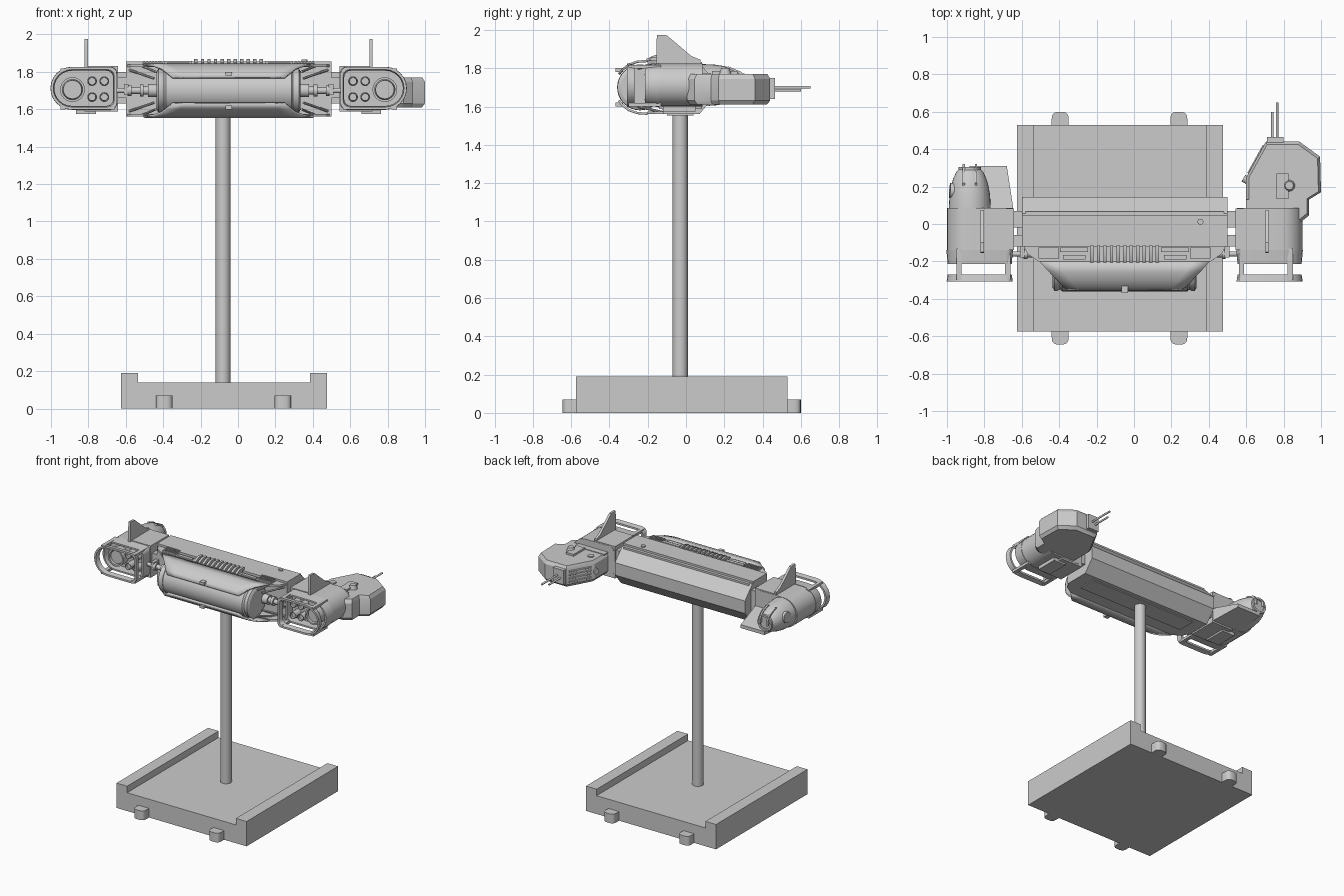
import bpy, bmesh, math
from mathutils import Vector

if "Cube" in bpy.data.objects:
    bpy.data.objects.remove(bpy.data.objects["Cube"])

CX, TZ, TY = -0.05, 1.70, -0.24      # ship mid plane, tank axis


def finish(name, bm):
    bmesh.ops.recalc_face_normals(bm, faces=bm.faces)
    me = bpy.data.meshes.new(name)
    bm.to_mesh(me)
    bm.free()
    ob = bpy.data.objects.new(name, me)
    bpy.context.collection.objects.link(ob)
    return ob


def loft(name, loops, ring=False):
    """Skin equal-length closed loops; ring joins last to first, else capped."""
    bm = bmesh.new()
    vs = [[bm.verts.new(p) for p in lp] for lp in loops]
    pairs = list(zip(vs, vs[1:])) + ([(vs[-1], vs[0])] if ring else [])
    n = len(vs[0])
    for a, b in pairs:
        for i in range(n):
            j = (i + 1) % n
            bm.faces.new((a[i], a[j], b[j], b[i]))
    if not ring:
        bm.faces.new(vs[0])
        bm.faces.new(vs[-1])
    return finish(name, bm)


def prism(name, pts, axis, a, b):
    """Extrude a 2D outline along an axis (remaining axes in xyz order)."""
    def put(p, t):
        q = list(p)
        q.insert('xyz'.index(axis), t)
        return q
    return loft(name, [[put(p, t) for p in pts] for t in (a, b)])


def box(name, x0, x1, y0, y1, z0, z1):
    return prism(name, [(x0, y0), (x1, y0), (x1, y1), (x0, y1)], 'z', z0, z1)


def rod(name, p, q, r, r2=None, n=16):
    p, q = Vector(p), Vector(q)
    d = q - p
    bm = bmesh.new()
    m = d.to_track_quat('Z', 'Y').to_matrix().to_4x4()
    m.translation = (p + q) / 2
    bmesh.ops.create_cone(bm, cap_ends=True, segments=n, radius1=r,
                          radius2=r if r2 is None else r2, depth=d.length, matrix=m)
    return finish(name, bm)


def lathe_x(name, prof, y, z, n=32):
    return loft(name, [[(x, y + r * math.cos(t * math.tau / n), z + r * math.sin(t * math.tau / n))
                        for t in range(n)] for x, r in prof])


def ring_y(name, x, z, y0, y1, r, w, n=24):
    c = [(math.cos(t * math.tau / n), math.sin(t * math.tau / n)) for t in range(n)]
    return loft(name, [[(x + k * u, y, z + k * v) for u, v in c]
                       for k, y in ((r, y0), (r, y1), (r - w, y1), (r - w, y0))], True)


# display stand: channel base, pegs, pole
prism("stand_base", [(-.625, 0), (.475, 0), (.475, .19), (.385, .19), (.385, .14),
                     (-.535, .14), (-.535, .19), (-.625, .19)], 'y', -.575, .53)
for x in (-.395, .24):
    for s, e in ((-1, -.645), (1, .60)):
        arc = [(x + .045 * math.copysign(abs(math.cos(a)) ** .7, math.cos(a)),
                e - s * .04 + s * .04 * math.sin(a) ** .7 if math.sin(a) > 1e-6 else e - s * .04)
               for a in [i * math.pi / 10 for i in range(11)]]
        prism("stand_peg", [(x + .045, s * .5)] + arc + [(x - .045, s * .5)], 'z', 0, .07)
rod("stand_pole", (-.08, -.03, .13), (-.08, -.03, 1.6), .04, n=32)

# main hull beam with chamfered rear
prism("hull", [(-.12, 1.56), (.07, 1.56), (.145, 1.65), (.145, 1.745), (.055, 1.84), (-.12, 1.84)],
      'x', -.6, .5)
box("hull_top_panel", -.6, .5, -.12, .045, 1.835, 1.855)
rod("hull_top_cap", (.355, .012, 1.85), (.355, .012, 1.865), .016)
box("hull_seam", -.58, .48, .052, .068, 1.825, 1.84)
box("hull_belly_panel", -.5, .4, -.1, .04, 1.553, 1.562)

# hull front lips above and below the tank, with trapezoid tank covers
for s, tag in ((1, "upper"), (-1, "lower")):
    def Z(z):
        return TZ + s * (z - TZ)
    prism(tag + "_lip", [(CX - .54, -.12), (CX - .52, -.16), (CX - .46, -.2), (CX + .46, -.2),
                         (CX + .52, -.16), (CX + .54, -.12)], 'z', Z(1.825), Z(1.84))
    rows = [(-.2, 1.838, .455), (-.255, 1.834, .405), (-.30, 1.818, .36), (-.335, 1.79, .325),
            (-.35, 1.768, .30)]
    bm = bmesh.new()
    vs = [[bm.verts.new((CX + k * h, y, Z(z))) for k in (-1, -.8, .8, 1)] for y, z, h in rows]
    for a, b in zip(vs, vs[1:]):
        for i in range(3):
            bm.faces.new((a[i], a[i + 1], b[i + 1], b[i]))
    ob = finish(tag + "_tank_cover", bm)
    md = ob.modifiers.new("thickness", 'SOLIDIFY')
    md.thickness, md.offset = .012, 0
    # slanted braces in the open corners
    for m in (-1, 1):
        rod(tag + "_brace", (CX + m * .53, -.12, Z(1.81)), (CX + m * .40, -.21, Z(1.765)), .007, n=8)
        rod(tag + "_brace", (CX + m * .46, -.12, Z(1.83)), (CX + m * .39, -.25, Z(1.80)), .007, n=8)

# cooling slats on the top
for i in range(11):
    x = CX + (i - 5) * .035
    prism("cooling_slat", [(-.115, 1.835), (-.115, 1.868), (-.16, 1.87), (-.205, 1.85), (-.205, 1.835)],
          'x', x - .009, x + .009)
for m in (-1, 1):
    box("vent_tray", CX + m * .405 - .055, CX + m * .405 + .055, -.185, -.125, 1.835, 1.85)
    for i in range(7):
        x = CX + m * .405 + (i - 3) * .015
        box("vent_slat", x - .004, x + .004, -.182, -.128, 1.845, 1.858)
    box("slat_rail", CX + m * .27 - .075, CX + m * .27 + .075, -.15, -.125, 1.835, 1.858)
    box("slat_rail_step", CX + m * .27 - .06, CX + m * .27 + .06, -.19, -.165, 1.835, 1.85)

# tank with stepped end rims
lathe_x("tank", [(CX + x, r) for x, r in ((-.385, .07), (-.385, .10), (-.375, .118), (-.36, .118), (-.345, .11),
        (-.335, .12), (.335, .12), (.345, .11), (.36, .118), (.375, .118), (.385, .10), (.385, .07))], TY, TZ)
box("tank_latch", CX - .018, CX + .018, -.368, -.33, 1.80 - .02, 1.80)
box("tank_lower_latch", CX - .018, CX + .018, -.368, -.33, 1.60, 1.62)
box("tank_mount", CX - .33, CX + .33, -.24, -.11, 1.60, 1.80)


def pod_outline(s, y, inset=0):
    """Nacelle section: big round outboard end, small round inboard corners."""
    R, c = .112 - inset, []
    for i in range(13):
        a = math.pi / 2 - i * math.pi / 12
        c.append((.838 + R * math.cos(a), R * math.sin(a)))
    r, x0 = .035, .6 + inset
    for sz, a0 in ((-1, -90), (1, 180)):
        for i in range(5):
            a = math.radians(a0 - i * 22.5)
            c.append((x0 + r + r * math.cos(a), sz * (R - r) + r * math.sin(a)))
    return [(CX + s * d, y, 1.712 + z) for d, z in c]


for s, tag in ((-1, "left"), (1, "right")):
    def X(d):
        return CX + s * d

    def sbox(name, d0, d1, *r):
        return box(tag + "_" + name, X(d0), X(d1), *r)
    # nacelle body, shroud lip and inboard shoulder
    loft(tag + "_nacelle", [pod_outline(s, .085), pod_outline(s, -.15)])
    loft(tag + "_shroud", [pod_outline(s, -.14, -.003), pod_outline(s, -.215, .004),
                           pod_outline(s, -.215, .016), pod_outline(s, -.14, .018)], True)
    sbox("shoulder", .592, .77, -.14, .083, 1.588, 1.832)
    # bumper guard on struts
    loft(tag + "_guard", [pod_outline(s, -.27, .004), pod_outline(s, -.308, -.002),
                          pod_outline(s, -.308, .012), pod_outline(s, -.27, .018)], True)
    for d in (.625, .885):
        for z in (1.607, 1.806):
            sbox("guard_strut", d - .014, d + .014, -.30, -.13, z - .008, z + .012)
    # head lamps
    for d, z, r in ((.835, 1.705, .066), (.73, 1.75, .026), (.665, 1.75, .026),
                    (.73, 1.665, .026), (.665, 1.665, .026)):
        ring_y(tag + "_lamp_rim", X(d), z, -.14, -.215, r, r * .18)
        rod(tag + "_lamp", (X(d), -.14, z), (X(d), -.2, z), r * .85, r * .75, 24)
    # dorsal fin and belly pad
    prism(tag + "_fin", [(-.155, 1.81), (-.155, 1.94), (-.15, 1.975), (-.10, 1.972), (.03, 1.862),
                         (.075, 1.845), (.075, 1.81)], 'x', X(.752), X(.77))
    sbox("belly_pad", .71, .815, -.12, .05, 1.575, 1.61)
    # joint to hull
    sbox("joint_block", .54, .60, -.02, .07, 1.63, 1.80)
    sbox("joint_front", .54, .60, -.12, -.06, 1.66, 1.77)
    # drive coupling from tank end to nacelle
    y = -.16
    for d0, d1, r in ((.38, .43, .035), (.43, .455, .022), (.455, .475, .032), (.475, .52, .018),
                      (.52, .54, .028), (.54, .61, .014)):
        rod(tag + "_coupling", (X(d0), y, TZ), (X(d1), y, TZ), r)
    sbox("coupling_bracket", .535, .56, -.18, -.11, 1.675, 1.735)

# left tail: tapering dome, prongs, porthole and wedge
N = 32
loops = []
for y, k in ((.08, 1), (.15, .97), (.20, .90), (.24, .8), (.275, .66), (.295, .5)):
    loops.append([(-.878 + .112 * k * math.cos(t * math.tau / N), y,
                   1.712 + .11 * k * math.sin(t * math.tau / N)) for t in range(N)])
loft("tail_dome", loops)
ring_y("tail_ring", -.878, 1.712, .28, .305, .06, .015)
for x in (-.91, -.845):
    prism("tail_prong", [(.18, 1.79), (.22, 1.81), (.29, 1.78), (.32, 1.74), (.32, 1.70), (.28, 1.73)],
          'x', x - .006, x + .006)
rod("tail_porthole", (-.93, .175, 1.73), (-.985, .18, 1.735), .045, .04, 24)
wedge = [(-.645, .08), (-.68, .31), (-.88, .31), (-.88, .08)]
loft("tail_wedge", [[(x, y, 1.60 + (y - .08) * .1) for x, y in wedge],
                    [(x, y, 1.70 - (y - .08) * .22) for x, y in wedge]])

# right gun pod with chamfered edges
pod = [(.60, .04), (.60, .25), (.705, .44), (.885, .44), (.995, .36), (1.0, .17),
       (.935, .13), (.935, .045), (.885, .005), (.70, 0)]
loft("gun_pod", [[(.8 + (x - .8) * k, .22 + (y - .22) * k, z) for x, y in pod]
                 for k, z in ((.92, 1.61), (1, 1.632), (1, 1.745), (.93, 1.77))])
for i in range(4):
    z = 1.65 + i * .026
    rod("pod_side_rib", (.612, .27, z), (.695, .42, z), .008, n=6)
rod("pod_side_port", (.62, .225, 1.69), (.585, .245, 1.69), .02)
box("gun_mount", .71, .80, .43, .465, 1.64, 1.75)
for x, z in ((.74, 1.685), (.765, 1.70)):
    rod("gun_barrel", (x, .45, z), (x, .65 if x > .75 else .60, z), .007, n=12)
box("pod_hatch", .762, .826, .135, .27, 1.765, 1.785)
rod("pod_knob", (.83, .205, 1.765), (.83, .205, 1.80), .032, .022, 16)
rod("pod_cap", (.665, .2, 1.765), (.665, .2, 1.778), .022)
box("pod_ledge", .60, .85, .07, .13, 1.765, 1.775)

# smooth curved surfaces, keep edges crisp
bpy.ops.object.select_all(action='SELECT')
bpy.context.view_layer.objects.active = bpy.context.selected_objects[0]
bpy.ops.object.shade_smooth_by_angle(angle=math.radians(28))
